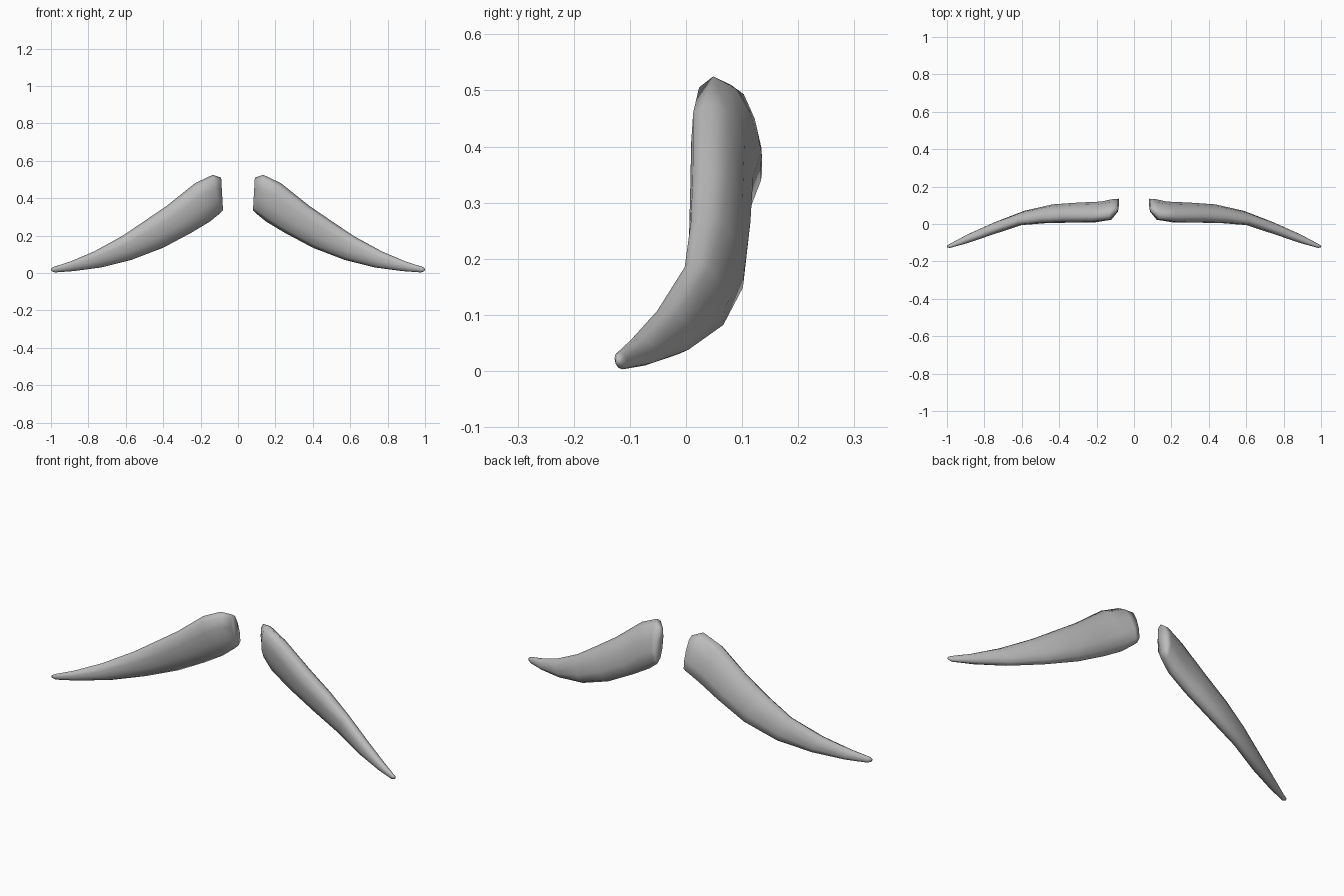
import bpy, math
from mathutils import Vector

cube = bpy.data.objects.get("Cube")
if cube:
    bpy.data.objects.remove(cube)

grey = bpy.data.materials.new("soft grey")
grey.use_nodes = True
colour = (0.5, 0.5, 0.5, 1)
grey.diffuse_color = colour
grey.node_tree.nodes["Principled BSDF"].inputs["Base Color"].default_value = colour

# Cross-sections: upper x, z; lower x, z; front y, back y; lean of the lower edge
SECTIONS = [
    (.09, .51, .08, .335, .07, .13, .02),
    (.135, .525, .095, .32, .03, .127, .03),
    (.23, .48, .15, .275, .015, .114, .025),
    (.38, .36, .25, .215, .012, .11, .022),
    (.5, .278, .4, .135, .01, .1, .022),
    (.62, .197, .57, .07, -.003, .067, .015),
    (.77, .115, .73, .03, -.055, .008, .01),
    (.9, .06, .88, .01, -.102, -.055, .006),
    (.985, .033, .98, .003, -.127, -.105, .003),
    (1, .024, .998, .011, -.126, -.114, 0),
]
SIDES = 10


def ring(ux, uz, lx, lz, front, back, lean):
    """Slightly squared oval between an upper and a lower edge."""
    mid = (front + back) / 2
    upper, lower = Vector((ux, mid - lean, uz)), Vector((lx, mid + lean, lz))
    centre, tall = (upper + lower) / 2, (upper - lower) / 2
    deep = Vector((0, (back - front) / 2, 0))
    points = []
    for i in range(SIDES):
        a = math.tau * i / SIDES
        c, s = math.cos(a), math.sin(a)
        points.append(centre + tall * c + deep * math.copysign(abs(s) ** .85, s))
    return points


# Tapered half, lofted from the thick inner end to the tip
verts = [p for section in SECTIONS for p in ring(*section)]
faces = []
for r in range(len(SECTIONS) - 1):
    for i in range(SIDES):
        j = (i + 1) % SIDES
        a, b = r * SIDES, (r + 1) * SIDES
        faces.append((a + i, a + j, b + j, b + i))
faces.append(tuple(reversed(range(SIDES))))
faces.append(tuple(range(len(verts) - SIDES, len(verts))))

mesh = bpy.data.meshes.new("moustache")
mesh.from_pydata(verts, [], faces)
mesh.materials.append(grey)
moustache = bpy.data.objects.new("moustache", mesh)
bpy.context.collection.objects.link(moustache)

# Consistent outward normals and smooth shading
bpy.ops.object.select_all(action='DESELECT')
moustache.select_set(True)
bpy.context.view_layer.objects.active = moustache
bpy.ops.object.mode_set(mode='EDIT')
bpy.ops.mesh.select_all(action='SELECT')
bpy.ops.mesh.normals_make_consistent(inside=False)
bpy.ops.object.mode_set(mode='OBJECT')
bpy.ops.object.shade_smooth()

# Matching half on the other side
mirror = moustache.modifiers.new("mirror", 'MIRROR')
mirror.use_axis[0] = True
mirror.use_mirror_merge = False
